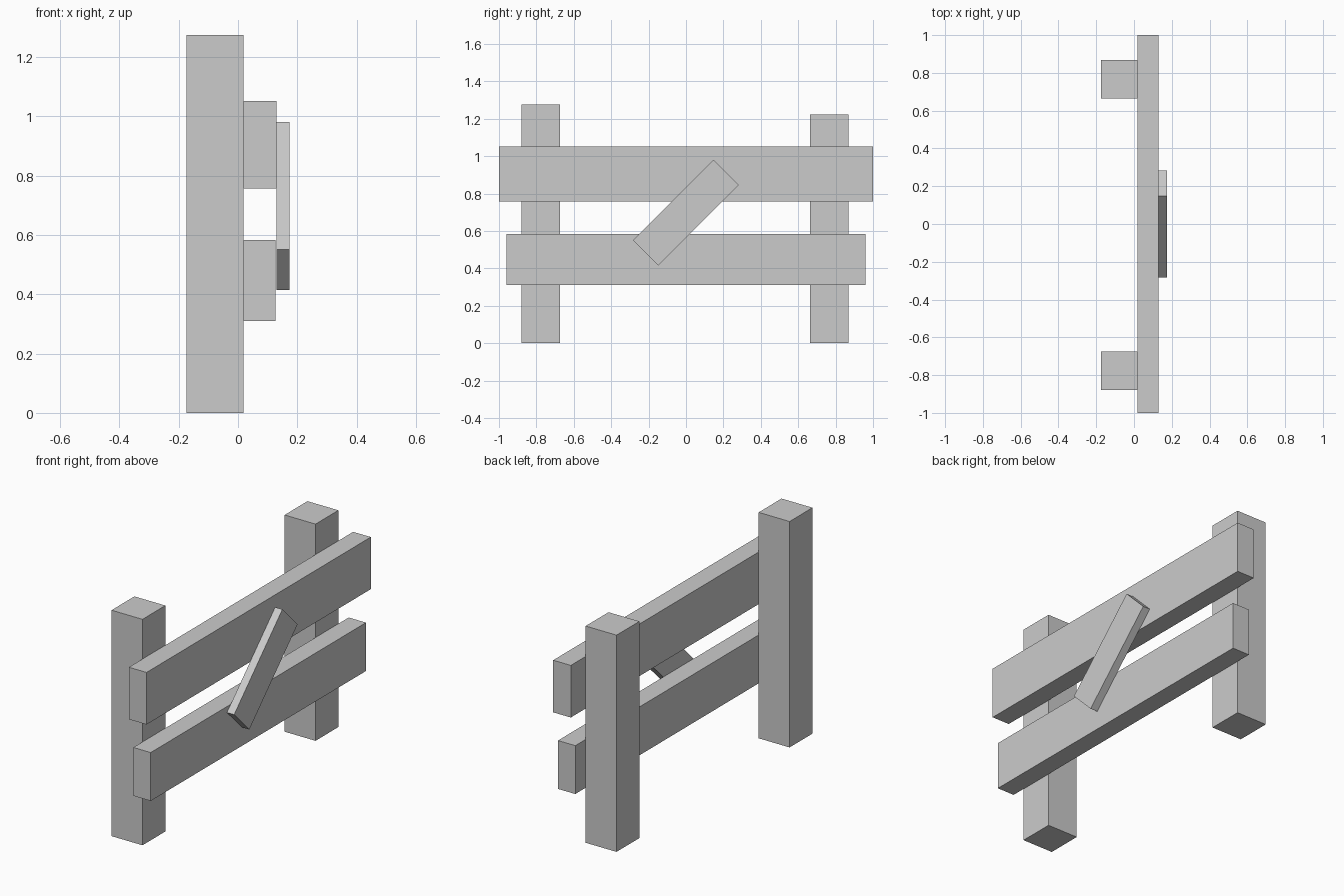
import bpy, bmesh
from math import radians
from mathutils import Matrix

if "Cube" in bpy.data.objects:
    bpy.data.objects.remove(bpy.data.objects["Cube"])


def box(name, x, y, z, tilt=0):
    """Box spanning the given (min, max) ranges, tilted about its own x axis."""
    spans = (x, y, z)
    bm = bmesh.new()
    bmesh.ops.create_cube(bm, size=1, matrix=Matrix.Diagonal([b - a for a, b in spans] + [1]))
    mesh = bpy.data.meshes.new(name)
    bm.to_mesh(mesh)
    bm.free()
    obj = bpy.data.objects.new(name, mesh)
    obj.location = [(a + b) / 2 for a, b in spans]
    obj.rotation_euler.x = radians(tilt)
    bpy.context.collection.objects.link(obj)
    return obj


# Upright posts, one slightly taller
box("tall_post", (-0.174, 0.019), (-0.879, -0.675), (0, 1.275))
box("short_post", (-0.174, 0.019), (0.664, 0.868), (0, 1.223))

# Horizontal rails
box("upper_rail", (0.019, 0.129), (-1.0, 1.0), (0.757, 1.051))
box("lower_rail", (0.019, 0.127), (-0.96, 0.96), (0.31, 0.583))

# Diagonal plank nailed across the rails
box("diagonal_plank", (0.129, 0.174), (-0.304, 0.304), (0.602, 0.794), 45)
